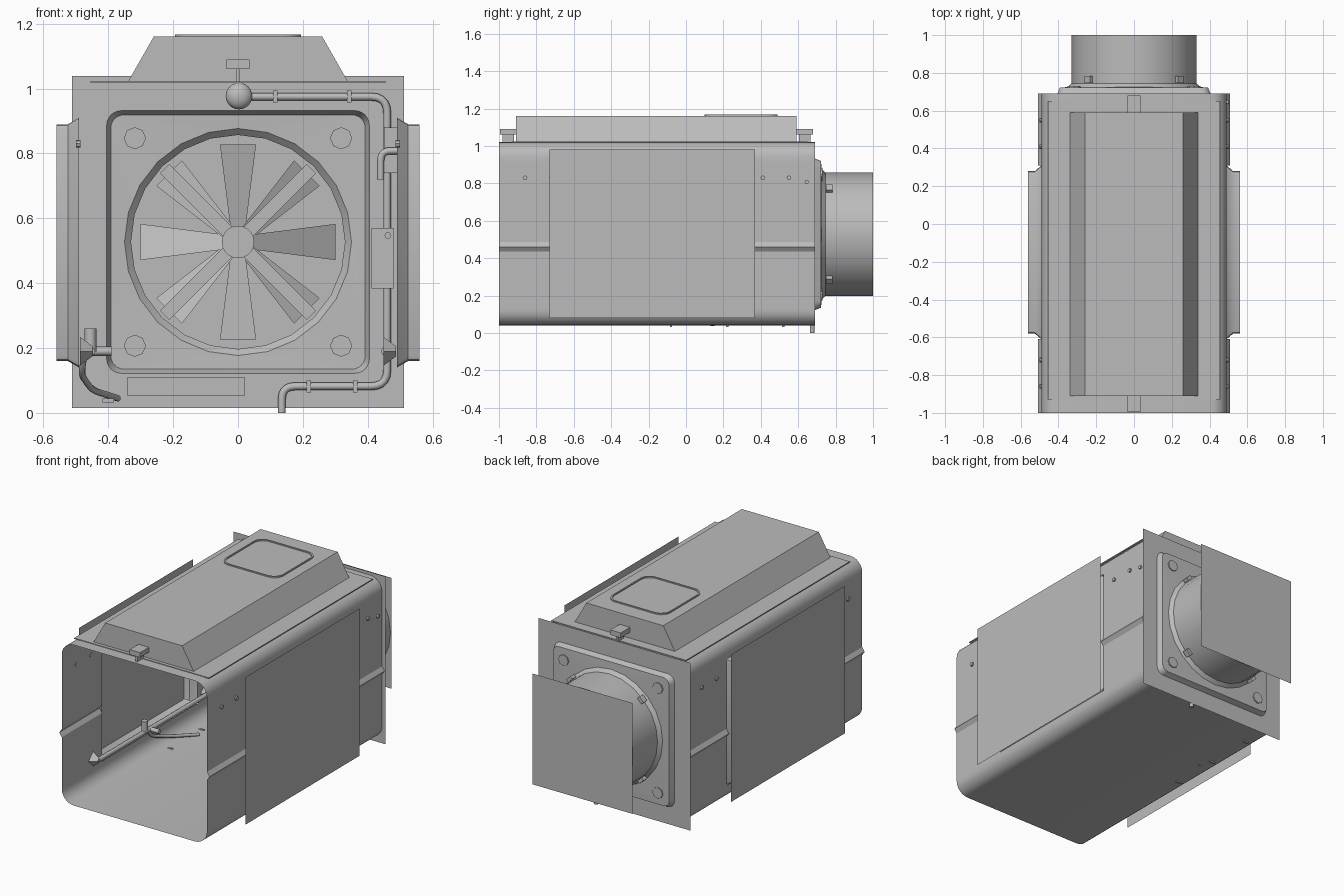
import bpy, bmesh
from math import sin, cos, pi, radians
from mathutils import Vector, Matrix

cube = bpy.data.objects.get("Cube")
if cube:
    bpy.data.objects.remove(cube, do_unlink=True)

grey = bpy.data.materials.new("plain grey")
grey.use_nodes = True
grey.diffuse_color = (0.5, 0.5, 0.5, 1)
grey.node_tree.nodes["Principled BSDF"].inputs["Base Color"].default_value = (0.5, 0.5, 0.5, 1)

CZ = 0.527   # height of the duct axis
BACK = 0.69  # rear end of the casing


def finish(name, bm):
    """Turn a bmesh into a smooth-by-angle object."""
    bmesh.ops.remove_doubles(bm, verts=bm.verts, dist=1e-5)
    bmesh.ops.recalc_face_normals(bm, faces=bm.faces)
    me = bpy.data.meshes.new(name)
    bm.to_mesh(me)
    bm.free()
    ob = bpy.data.objects.new(name, me)
    bpy.context.collection.objects.link(ob)
    me.materials.append(grey)
    me.shade_smooth()
    me.set_sharp_from_angle(angle=radians(32))
    return ob


def arc(cx, cy, r, start, steps):
    return [(cx + r * cos(start + i * pi / 2 / steps), cy + r * sin(start + i * pi / 2 / steps))
            for i in range(steps + 1)]


def rounded(hx, hy, r, steps=6):
    """Outline of a rounded rectangle; r equal to both halves gives a circle."""
    pts = []
    for i, (sx, sy) in enumerate(((1, 1), (-1, 1), (-1, -1), (1, -1))):
        pts += arc(sx * (hx - r), sy * (hy - r), r, i * pi / 2, steps)
    return pts


def loft(name, rings, cap=False):
    bm = bmesh.new()
    rows = [[bm.verts.new(p) for p in ring] for ring in rings]
    n = len(rows[0])
    for a, b in zip(rows, rows[1:]):
        for i in range(n):
            j = (i + 1) % n
            bm.faces.new((a[i], a[j], b[j], b[i]))
    if cap:
        bm.faces.new(rows[0])
        bm.faces.new(rows[-1])
    return finish(name, bm)


def sheet(name, corners):
    bm = bmesh.new()
    bm.faces.new([bm.verts.new(c) for c in corners])
    return finish(name, bm)


def box(name, centre, size, turn=None):
    bm = bmesh.new()
    bmesh.ops.create_cube(bm, size=1)
    bmesh.ops.scale(bm, vec=size, verts=bm.verts)
    if turn:
        bmesh.ops.transform(bm, matrix=turn, verts=bm.verts)
    bmesh.ops.translate(bm, vec=centre, verts=bm.verts)
    return finish(name, bm)


def rod(name, centre, r, length, axis="Y", sides=12, r2=None):
    bm = bmesh.new()
    bmesh.ops.create_cone(bm, cap_ends=True, segments=sides, radius1=r,
                          radius2=r if r2 is None else r2, depth=length)
    turn = {"X": Matrix.Rotation(pi / 2, 4, "Y"), "Y": Matrix.Rotation(pi / 2, 4, "X"),
            "Z": Matrix.Identity(4)}[axis]
    bmesh.ops.transform(bm, matrix=Matrix.Translation(centre) @ turn, verts=bm.verts)
    return finish(name, bm)


def pipe(name, path, r, bend=0.05):
    """Round tube along a path with rounded corners."""
    path = [Vector(p) for p in path]
    pts = [path[0]]
    for a, b, c in zip(path, path[1:], path[2:]):
        d = min(bend, (a - b).length / 2, (c - b).length / 2)
        s, e = b + (a - b).normalized() * d, b + (c - b).normalized() * d
        for i in range(6):
            t = i / 5
            pts.append(s * (1 - t) ** 2 + b * 2 * t * (1 - t) + e * t * t)
    pts.append(path[-1])
    cu = bpy.data.curves.new(name, "CURVE")
    cu.dimensions = "3D"
    cu.bevel_depth = r
    cu.bevel_resolution = 2
    cu.use_fill_caps = True
    sp = cu.splines.new("POLY")
    sp.points.add(len(pts) - 1)
    for q, p in zip(sp.points, pts):
        q.co = (*p, 1)
    sp.use_smooth = True
    cu.materials.append(grey)
    ob = bpy.data.objects.new(name, cu)
    bpy.context.collection.objects.link(ob)


# Casing: thin open tunnel with a ridge along each side and a window for each side recess
half = arc(0.41, 0.12, 0.08, -pi / 2, 6)
half += [(0.49, 0.14), (0.49, 0.435), (0.507, 0.46), (0.49, 0.485), (0.49, 0.91)]
half += arc(0.41, 0.94, 0.08, 0, 6)
profile = half + [(-x, z) for x, z in reversed(half)]
casing = loft("casing", [[(x, y, z) for x, z in profile] for y in (-1, -0.61, 0.31, BACK)])
bm = bmesh.new()
bm.from_mesh(casing.data)
window = []
for f in bm.faces:
    c = f.calc_center_median()
    if abs(c.x) > 0.48 and -0.61 < c.y < 0.31 and 0.14 < c.z < 0.91:
        window.append(f)
bmesh.ops.delete(bm, geom=window, context="FACES")
bm.to_mesh(casing.data)
bm.free()

# Rear plate, raised frame and round duct in one sweep
stations = [(0.512, 0.001, BACK), (0.405, 0.045, BACK), (0.392, 0.04, 0.722),
            (0.35, 0.35, 0.725), (0.33, 0.33, 0.745), (0.33, 0.33, 1.0)]
loft("rear_plate_and_duct", [[(x, y, z + CZ) for x, z in rounded(h, h, r)] for h, r, y in stations])
sheet("duct_end_plate", [(sx * 0.338, 1.0, CZ + sz * 0.338)
                         for sx, sz in ((-1, -1), (1, -1), (1, 1), (-1, 1))])

# Side recesses, flat outer panels, inner rails and side bolts
for s, side in ((1, "left"), (-1, "right")):
    loft(side + "_recess", [[(s * x, y - 0.15, z + 0.525) for y, z in rounded(hy, hz, 0.015, 2)]
                            for x, hy, hz in ((0.49, 0.46, 0.385), (0.525, 0.43, 0.365), (0.56, 0.43, 0.365))])
    sheet(side + "_panel", [(s * 0.562, y, z) for y, z in ((-0.73, 0.08), (0.37, 0.08), (0.37, 0.98), (-0.73, 0.98))])
    pipe(side + "_rail", [(s * 0.455, -0.7, 0.19), (s * 0.455, 0.38, 0.19)], 0.014)
    for y in (-0.7, 0.38):
        rod(side + "_rail_bracket", (s * 0.468, y, 0.19), 0.045, 0.04, "X", 4, 0.015).rotation_euler = (0, 0, 0)
    for y in (-0.86, -0.72, 0.41, 0.55):
        rod(side + "_bolt", (s * 0.493, y, 0.83), 0.012, 0.014, "X", 8)

# Tap and hose on the right rail
rod("tap_stub", (-0.455, -0.25, 0.225), 0.018, 0.07, "Z")
pipe("tap_outlet", [(-0.455, -0.2, 0.19), (-0.39, -0.2, 0.19)], 0.014)
pipe("hose", [(-0.47, -0.2, 0.19), (-0.485, -0.15, 0.12), (-0.45, 0, 0.07), (-0.37, 0.15, 0.045)], 0.01)

# Roof: thin base, sloped cover, hatch outline and end clips
box("roof_base", (0, -0.14, 1.021), (0.91, 1.58, 0.006))
loft("roof_cover", [[(x, y, z) for x, z in ((-0.34, 1.02), (0.34, 1.02), (0.26, 1.16), (-0.26, 1.16))]
                    for y in (-0.91, 0.59)], cap=True)
loft("roof_hatch", [[(x, y + 0.295, z) for x, y in rounded(h, h, 0.06)]
                    for h, z in ((0.195, 1.158), (0.195, 1.167), (0.187, 1.167), (0.187, 1.158))])
for y in (-0.95, 0.635):
    box("roof_clip_flat", (0, y, 1.075), (0.07, 0.09, 0.03))
    box("roof_clip_web", (0, y, 1.055), (0.012, 0.06, 0.07))

# Fan: hub, eight tapered pitched blades and crossed struts
rod("fan_hub", (0, 0.82, CZ), 0.05, 0.12, "Y", 20)
for i in range(8):
    spin = Matrix.Rotation(i * pi / 4, 4, "Y") @ Matrix.Rotation(radians(22), 4, "Z")
    outline = ((-0.025, 0.045), (0.025, 0.045), (0.06, 0.3), (-0.06, 0.3))
    sheet("fan_blade", [spin @ Vector((x, 0, z)) + Vector((0, 0.84, CZ)) for x, z in outline])
for a in (pi / 4, -pi / 4):
    box("fan_strut", (0, 0.775, CZ), (0.04, 0.015, 0.64), Matrix.Rotation(a, 4, "Y"))

# Frame bosses and duct latches
for sx in (-1, 1):
    for sz in (-1, 1):
        rod("frame_boss", (sx * 0.318, 0.718, CZ + sz * 0.32), 0.034, 0.024, "Y", 8)
        box("duct_latch", (sx * 0.24, 0.765, CZ + sz * 0.245), (0.04, 0.035, 0.02),
            Matrix.Rotation(sx * sz * pi / 4, 4, "Y"))

# Inner rear wall fittings: dome, pipe run, clamps, control box, handle and nameplate
bm = bmesh.new()
bmesh.ops.create_uvsphere(bm, u_segments=20, v_segments=12, radius=0.041)
bmesh.ops.scale(bm, vec=(1, 0.7, 1), verts=bm.verts)
bmesh.ops.translate(bm, vec=(0.003, 0.662, 0.977), verts=bm.verts)
finish("dome", bm)
pipe("wall_pipe", [(0.04, 0.675, 0.975), (0.46, 0.675, 0.975), (0.46, 0.675, 0.082),
                   (0.135, 0.675, 0.082), (0.135, 0.675, 0)], 0.012)
for x, z in ((0.115, 0.975), (0.343, 0.975), (0.218, 0.082), (0.362, 0.082)):
    box("pipe_clamp", (x, 0.674, z), (0.014, 0.03, 0.037))
box("control_box", (0.446, 0.66, 0.477), (0.068, 0.05, 0.186))
rod("control_button", (0.462, 0.632, 0.547), 0.01, 0.012)
box("handle_mount", (0.47, 0.672, 0.81), (0.04, 0.03, 0.14))
pipe("handle", [(0.5, 0.645, 0.808), (0.44, 0.645, 0.808), (0.44, 0.645, 0.72)], 0.011, 0.03)
box("nameplate", (-0.16, 0.686, 0.081), (0.364, 0.006, 0.056))

# Small feet under the floor
for y in (-0.08, 0.22, 0.52):
    box("floor_foot", (-0.4, y, 0.038), (0.035, 0.012, 0.012))
